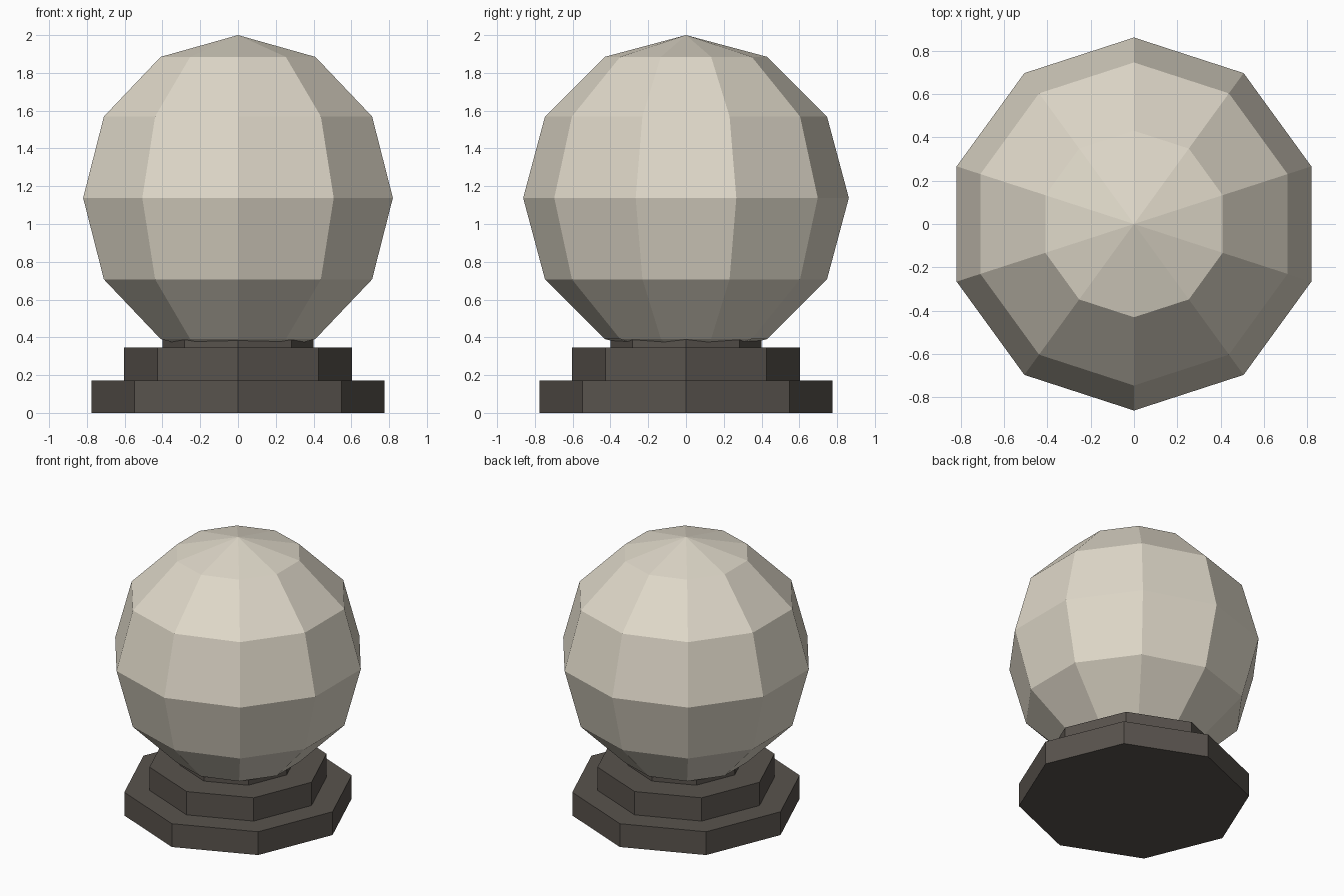
import bpy
import math

if "Cube" in bpy.data.objects:
    bpy.data.objects.remove(bpy.data.objects["Cube"])


def material(name, color):
    m = bpy.data.materials.new(name)
    m.diffuse_color = (*color, 1.0)
    m.use_nodes = True
    m.node_tree.nodes["Principled BSDF"].inputs["Base Color"].default_value = m.diffuse_color
    return m


stone = material("pale stone", (0.74, 0.69, 0.585))
dark = material("dark base", (0.10, 0.087, 0.075))


def finish(name, mat):
    ob = bpy.context.object
    ob.name = name
    ob.data.materials.append(mat)
    return ob


# Stepped octagonal pedestal; the neck runs up into the ball
STEP = 0.1725
tiers = [("base_step", 0.775), ("middle_step", 0.603), ("neck", 0.40)]
for i, (name, radius) in enumerate(tiers):
    bpy.ops.mesh.primitive_cylinder_add(
        vertices=8, radius=radius, depth=STEP,
        location=(0, 0, STEP * (i + 0.5)))
    finish(name, dark)

# Faceted ball, ten segments with a corner on the x axis
R = 0.862
bpy.ops.mesh.primitive_uv_sphere_add(
    segments=10, ring_count=6, radius=R, location=(0, 0, 2.0 - R))
finish("ball", stone)
